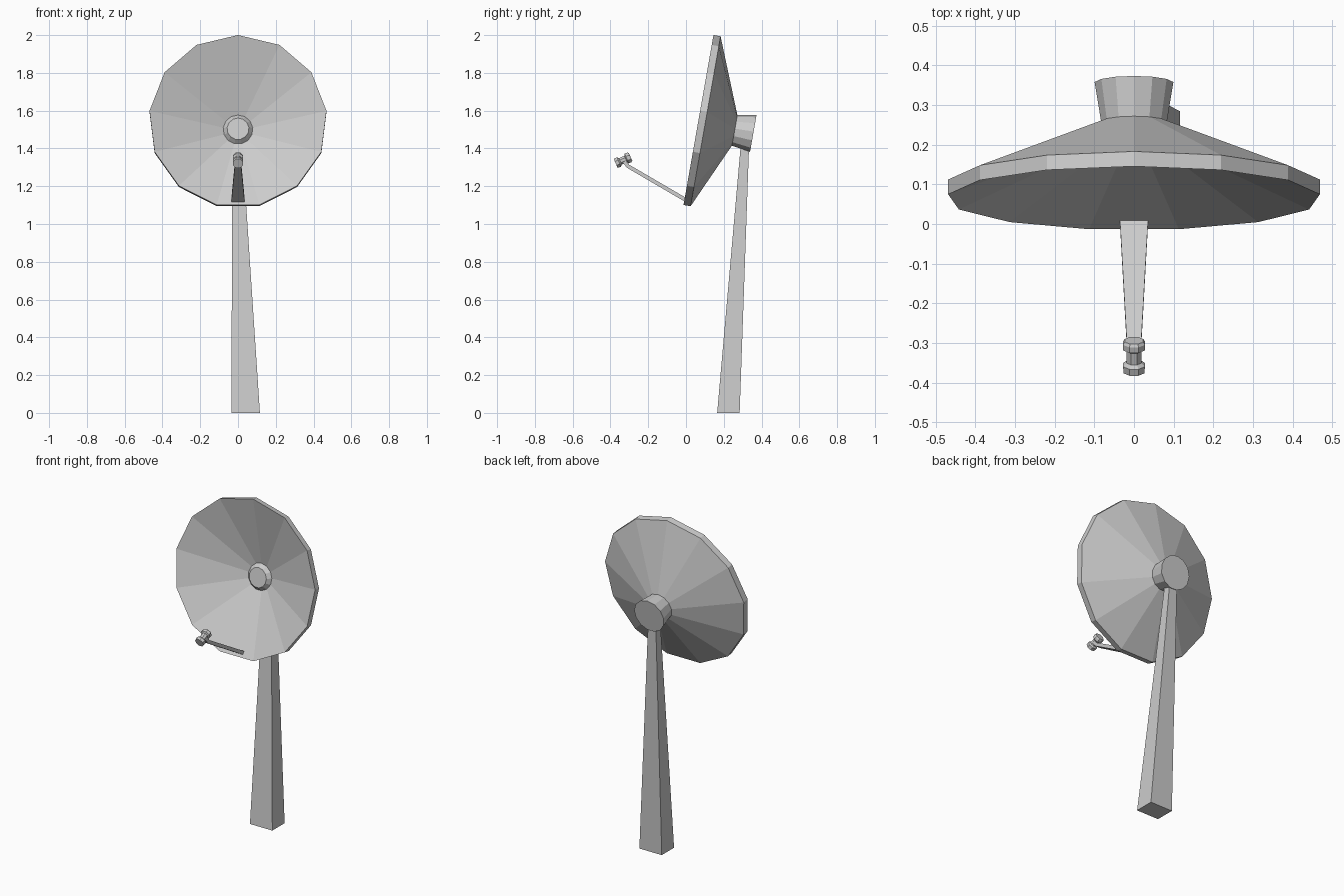
import bpy, bmesh
from math import sin, cos, pi, radians
from mathutils import Vector

if "Cube" in bpy.data.objects:
    bpy.data.objects.remove(bpy.data.objects["Cube"])


def skin(name, rings):
    """Join equal-length rings of points into a capped flat-shaded solid."""
    bm = bmesh.new()
    loops = [[bm.verts.new(p) for p in ring] for ring in rings]
    n = len(loops[0])
    for a, b in zip(loops, loops[1:]):
        for i in range(n):
            j = (i + 1) % n
            bm.faces.new((a[i], a[j], b[j], b[i]))
    bm.faces.new(loops[0])
    bm.faces.new(loops[-1])
    bmesh.ops.recalc_face_normals(bm, faces=bm.faces)
    mesh = bpy.data.meshes.new(name)
    bm.to_mesh(mesh)
    bm.free()
    obj = bpy.data.objects.new(name, mesh)
    bpy.context.collection.objects.link(obj)
    return obj


def lathe(name, profile, sides, origin, tilt, phase=0.0, squash=1.0):
    """Profile entries: depth along the tilted y axis, radius, upward shift."""
    axis = Vector((0, cos(tilt), -sin(tilt)))
    up = Vector((0, sin(tilt), cos(tilt)))
    side = Vector((1, 0, 0))
    rings = []
    for d, r, off in profile:
        c = Vector(origin) + axis * d + up * off
        rings.append([c + side * (r * sin(t)) + up * (r * cos(t) * squash)
                      for t in (phase + 2 * pi * i / sides for i in range(sides))])
    return skin(name, rings)


def rect_xy(x0, x1, y0, y1, z):
    return [(x0, y0, z), (x1, y0, z), (x1, y1, z), (x0, y1, z)]


TILT = radians(10)
CENTRE = (0, 0.065, 1.544)

# Reflector: shallow 13-sided cone shell with a thick rim
lathe("dish", [(0.165, 0.05, -0.018), (0, 0.472, 0), (0.038, 0.472, 0),
               (0.2, 0.08, -0.015)], 13, CENTRE, TILT, squash=0.982)

# Hub through the dish: small boss in front, flared mount behind
lathe("hub", [(0.13, 0.058, -0.018), (0.155, 0.08, -0.018), (0.2, 0.084, -0.015),
              (0.298, 0.1, -0.015)], 13, CENTRE, TILT)

# Tapered leaning mast
skin("mast", [rect_xy(-0.035, 0.116, 0.165, 0.284, 0),
              rect_xy(-0.03, 0.022, 0.29, 0.334, 1.42)])

# Feed arm: flat tapering bar with a bent tip
arm = []
for y, z, w, dy, dz in [(0.015, 1.118, 0.036, 0.005, 0.009),
                        (-0.307, 1.306, 0.018, 0.006, 0.008),
                        (-0.333, 1.338, 0.018, 0.009, 0.005)]:
    arm.append([(-w, y - dy, z - dz), (w, y - dy, z - dz),
                (w, y + dy, z + dz), (-w, y + dy, z + dz)])
skin("feed_arm", arm)

# Receiver: waisted eight-sided spool facing the dish
lathe("receiver", [(-0.043, 0.028, 0), (-0.024, 0.03, 0), (-0.016, 0.02, 0),
                   (0.015, 0.02, 0), (0.021, 0.03, 0), (0.036, 0.03, 0),
                   (0.043, 0.025, 0)], 8, (0, -0.333, 1.338), radians(-24), pi / 8)
